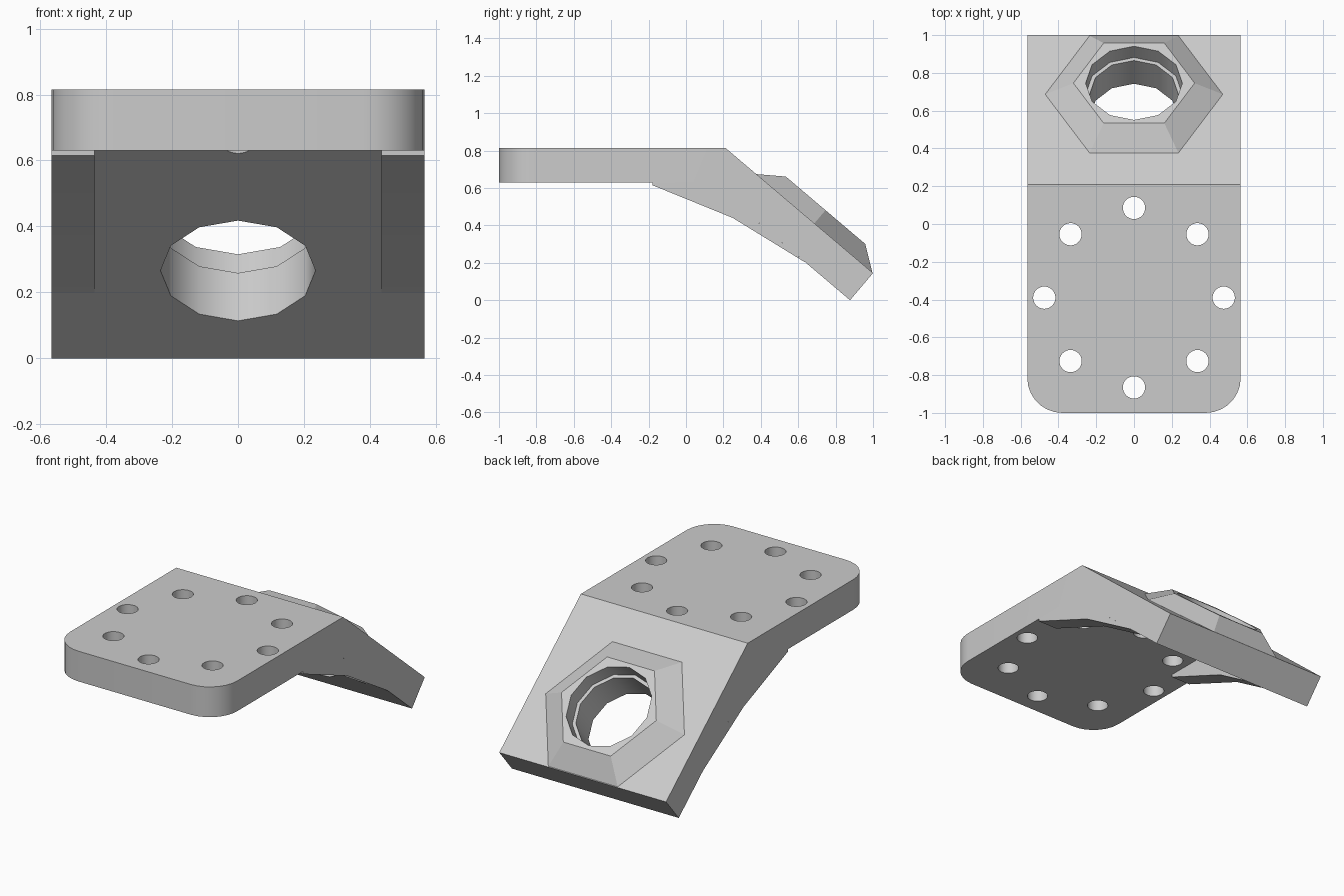
import bpy
import bmesh
import math
from mathutils import Matrix, Vector

cube = bpy.data.objects.get("Cube")
if cube:
    bpy.data.objects.remove(cube, do_unlink=True)

HALF_WIDTH = 0.565
BEND = Vector((0, 0.21, 0.815))
TIP = Vector((0, 1.0, 0.145))
SLOPE = math.atan2(BEND.z - TIP.z, TIP.y - BEND.y)
# Frame lying on the sloping face, centred on the bore
BORE_FRAME = (Matrix.Translation(BEND.lerp(TIP, 0.603))
              @ Matrix.Rotation(-SLOPE, 4, 'X'))

grey = bpy.data.materials.new("plain_grey")
grey.use_nodes = True
colour = (0.6, 0.6, 0.6, 1)
grey.diffuse_color = colour
grey.node_tree.nodes["Principled BSDF"].inputs["Base Color"].default_value = colour


def finish(name, bm):
    bmesh.ops.recalc_face_normals(bm, faces=bm.faces)
    mesh = bpy.data.meshes.new(name)
    bm.to_mesh(mesh)
    bm.free()
    mesh.materials.append(grey)
    obj = bpy.data.objects.new(name, mesh)
    bpy.context.collection.objects.link(obj)
    return obj


def extrude_profile(points, x0, x1):
    """Side profile of (y, z) points, extruded along x."""
    bm = bmesh.new()
    face = bm.faces.new([bm.verts.new((x0, y, z)) for y, z in points])
    new = bmesh.ops.extrude_face_region(bm, geom=[face])["geom"]
    verts = [v for v in new if isinstance(v, bmesh.types.BMVert)]
    bmesh.ops.translate(bm, verts=verts, vec=(x1 - x0, 0, 0))
    return bm


def add_cone(bm, sides, r1, r2, depth, matrix):
    bmesh.ops.create_cone(bm, cap_ends=True, segments=sides, radius1=r1,
                          radius2=r2, depth=depth, matrix=matrix)


def activate(obj):
    bpy.ops.object.select_all(action='DESELECT')
    obj.select_set(True)
    bpy.context.view_layer.objects.active = obj


def cut(obj, cutter):
    cutter.hide_render = True
    activate(obj)
    mod = obj.modifiers.new("cut", 'BOOLEAN')
    mod.operation = 'DIFFERENCE'
    mod.solver = 'EXACT'
    mod.object = cutter
    bpy.ops.object.modifier_apply(modifier=mod.name)
    bpy.data.objects.remove(cutter, do_unlink=True)


# Bent plate with rounded front corners
bm = extrude_profile([(-1, 0.63), (-1, 0.815), BEND.yz, TIP.yz,
                      (0.877, 0), (0.134, 0.63)], -HALF_WIDTH, HALF_WIDTH)
corners = [e for e in bm.edges
           if all(v.co.y < -0.99 for v in e.verts)
           and abs(e.verts[0].co.x - e.verts[1].co.x) < 0.01]
bmesh.ops.bevel(bm, geom=corners, offset=0.185, segments=7, profile=0.5,
                affect='EDGES')
plate = finish("bent_plate", bm)

# Ring of bolt holes and the twelve-sided bore
bm = bmesh.new()
for i in range(8):
    a = i * math.tau / 8
    at = Matrix.Translation((0.475 * math.sin(a), -0.39 + 0.475 * math.cos(a), 0.72))
    add_cone(bm, 32, 0.059, 0.059, 0.5, at)
add_cone(bm, 12, 0.235, 0.235, 0.8, BORE_FRAME)
cut(plate, finish("hole_cutter", bm))

# Tapered hexagonal collar with a slightly wider bore
NUT_HEIGHT = 0.092
bm = bmesh.new()
add_cone(bm, 6, 0.47, 0.321, NUT_HEIGHT,
         BORE_FRAME @ Matrix.Translation((0, 0, NUT_HEIGHT / 2))
         @ Matrix.Rotation(math.pi / 2, 4, 'Z'))
collar = finish("hex_collar", bm)
bm = bmesh.new()
add_cone(bm, 12, 0.256, 0.256, 0.5, BORE_FRAME)
cut(collar, finish("collar_cutter", bm))

# Side gussets under the bend
gussets = []
for side, name in ((1, "left_gusset"), (-1, "right_gusset")):
    bm = extrude_profile([(-0.18, 0.63), (0.134, 0.63), (0.641, 0.2),
                          (0.25, 0.44), (-0.18, 0.615)],
                         side * 0.435, side * HALF_WIDTH)
    gussets.append(finish(name, bm))

for obj in [plate, collar] + gussets:
    activate(obj)
    bpy.ops.object.shade_smooth_by_angle(angle=math.radians(31))
